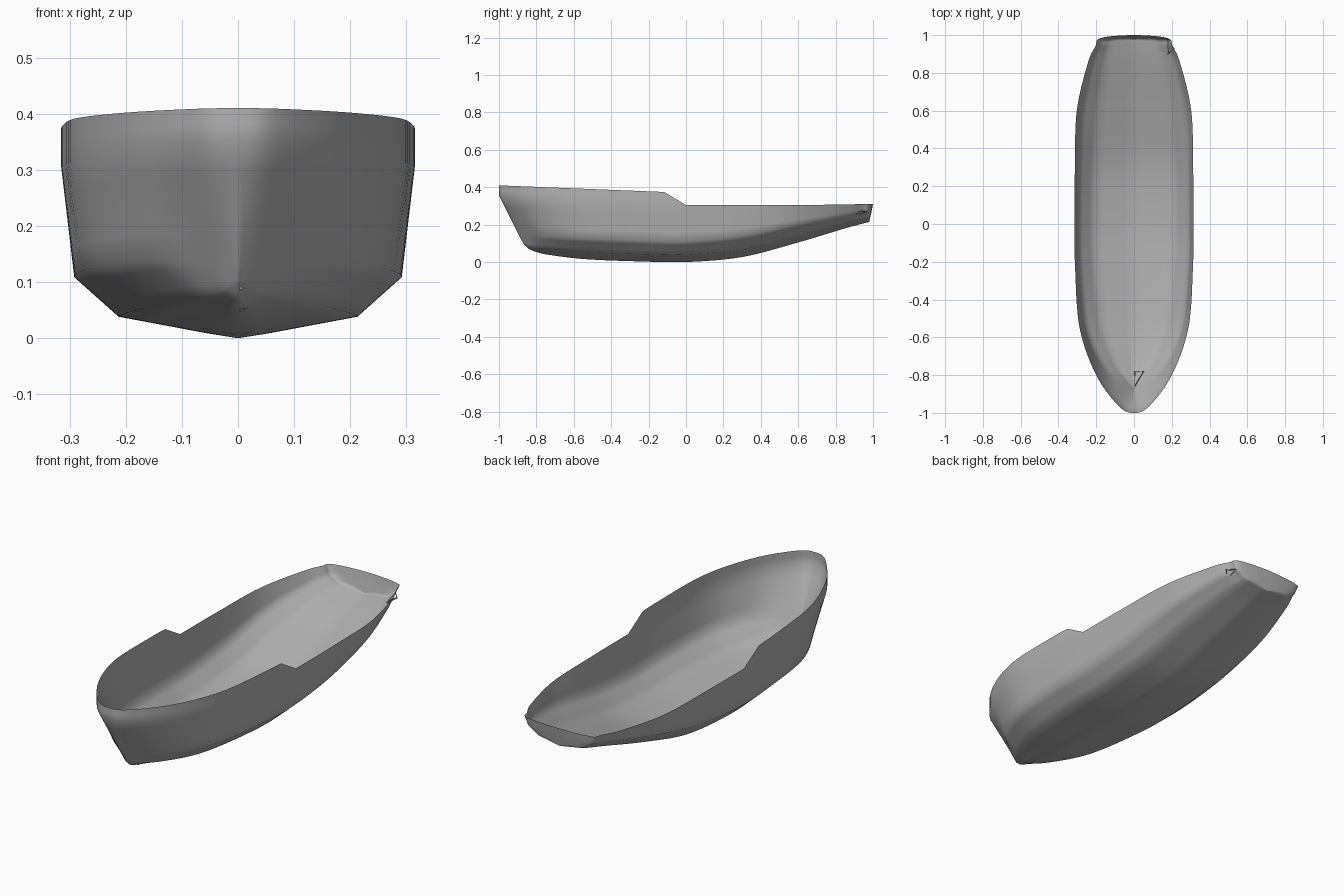
import bpy
import bmesh
import math
from mathutils import Vector

cube = bpy.data.objects.get("Cube")
if cube:
    bpy.data.objects.remove(cube, do_unlink=True)

STEPS = 8      # samples between stations
ROWS = 4       # strips between neighbouring hull lines

paint = bpy.data.materials.new("hull_grey")
paint.use_nodes = True
grey = (0.45, 0.45, 0.45, 1)
paint.diffuse_color = grey
paint.node_tree.nodes["Principled BSDF"].inputs["Base Color"].default_value = grey

# Hull lines from the stem, along the left side, round to the transom centre
keel = [(0, -.865, .095), (0, -.83, .065), (0, -.74, .04), (0, -.53, .015),
        (0, -.23, .003), (0, 0, 0), (0, .3, .027), (0, .6, .105),
        (0, .85, .18), (0, .95, .207), (0, .975, .213), (0, .98, .215)]
lower_chine = [(0, -.87, .1), (.035, -.83, .085), (.095, -.74, .072), (.17, -.53, .053),
               (.207, -.23, .042), (.213, 0, .04), (.21, .3, .067), (.19, .6, .14),
               (.155, .85, .207), (.135, .94, .228), (.115, .977, .235), (0, .984, .235)]
upper_chine = [(0, -.885, .125), (.055, -.845, .133), (.16, -.75, .138), (.255, -.54, .125),
               (.287, -.23, .115), (.292, 0, .11), (.29, .3, .14), (.275, .6, .2),
               (.22, .85, .25), (.185, .94, .265), (.16, .98, .27), (0, .992, .27)]
rail = [(0, -1, .355), (.08, -.965, .35), (.2, -.8, .335), (.288, -.55, .315),
        (.312, -.23, .307), (.315, 0, .305), (.313, .3, .305), (.303, .6, .305),
        (.245, .85, .308), (.205, .94, .31), (.175, .985, .31), (0, 1, .312)]


def spline(points, blunt):
    """Smooth curve through the stations; blunt rounds it across the stem."""
    pts = [Vector(p) for p in points]
    flip = Vector((-1, 1, 1))
    first = pts[1] * flip if blunt else pts[0]
    pts = [first] + pts + [pts[-2] * flip]
    out = []
    for a, b, c, d in zip(pts, pts[1:], pts[2:], pts[3:]):
        for i in range(STEPS):
            t = i / STEPS
            out.append(0.5 * (2 * b + (c - a) * t + (2 * a - 5 * b + 4 * c - d) * t * t
                              + (3 * b - a - 3 * c + d) * t ** 3))
    out.append(pts[-2])
    return out


def loft(bm, low, high, rows):
    """Skin two equal point rows with straight strips."""
    grid = [[bm.verts.new(p.lerp(q, r / rows)) for p, q in zip(low, high)]
            for r in range(rows + 1)]
    for a, b in zip(grid, grid[1:]):
        for i in range(len(a) - 1):
            bm.faces.new((a[i], a[i + 1], b[i + 1], b[i]))


lines = [spline(keel, False), spline(lower_chine, False),
         spline(upper_chine, False), spline(rail, True)]
bm = bmesh.new()
for low, high in zip(lines, lines[1:]):
    loft(bm, low, high, ROWS)

# Raised bulwark over the forward half, ramping down amidships
fore = lines[3][:5 * STEPS + 1]
sheer = [Vector((p.x, p.y, max(p.z, min(.41 - .04 * (p.y + 1), .305 - .6 * p.y))))
         for p in fore]
loft(bm, fore, sheer, 2)

bmesh.ops.remove_doubles(bm, verts=bm.verts, dist=0.0005)
bmesh.ops.dissolve_degenerate(bm, edges=bm.edges, dist=0.0001)
for v in bm.verts:
    v.co.z = max(v.co.z, 0)

mesh = bpy.data.meshes.new("hull")
bm.to_mesh(mesh)
bm.free()
mesh.materials.append(paint)
hull = bpy.data.objects.new("hull", mesh)
bpy.context.collection.objects.link(hull)
mirror = hull.modifiers.new("mirror", 'MIRROR')
mirror.merge_threshold = 0.001
bpy.context.view_layer.objects.active = hull
hull.select_set(True)
bpy.ops.object.shade_smooth_by_angle(angle=math.radians(50))


def bracket(name, corners):
    """Thin three-sided frame lying on the plating."""
    curve = bpy.data.curves.new(name, 'CURVE')
    curve.dimensions = '3D'
    curve.bevel_depth = 0.004
    curve.bevel_resolution = 0
    path = curve.splines.new('POLY')
    path.points.add(len(corners) - 1)
    for point, co in zip(path.points, corners):
        point.co = (*co, 1)
    path.use_cyclic_u = True
    curve.materials.append(paint)
    bpy.context.collection.objects.link(bpy.data.objects.new(name, curve))


bracket("bow_bracket", [(.004, -.86, .09), (.05, -.78, .08), (.004, -.78, .05)])
bracket("stern_bracket", [(.18, .965, .27), (.212, .93, .27), (.18, .9, .25)])
